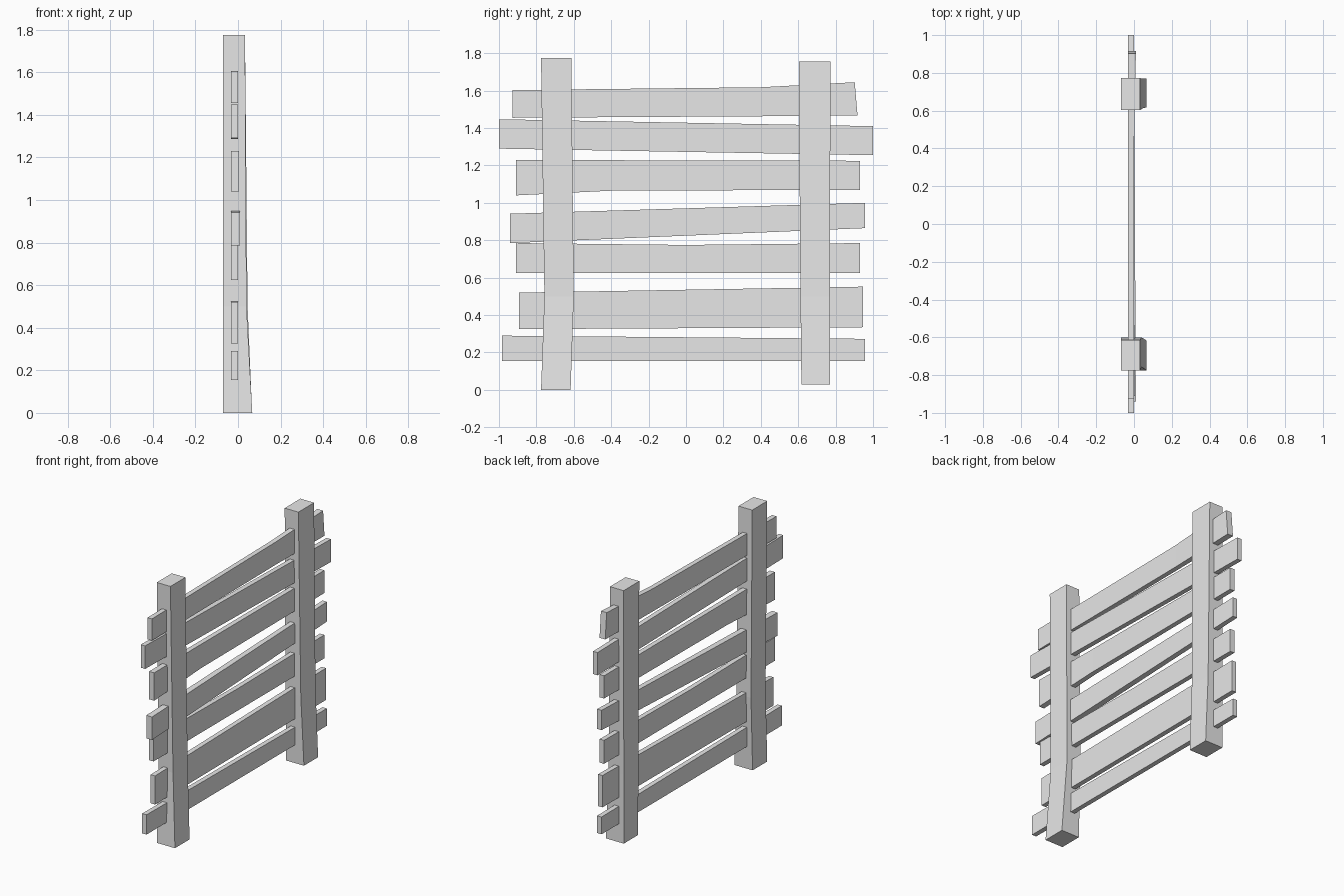
import bpy
import bmesh

cube = bpy.data.objects.get("Cube")
if cube:
    bpy.data.objects.remove(cube, do_unlink=True)

grey = bpy.data.materials.new("plain_grey")
grey.use_nodes = True
grey.diffuse_color = (0.8, 0.8, 0.8, 1)
grey.node_tree.nodes["Principled BSDF"].inputs["Base Color"].default_value = (0.8, 0.8, 0.8, 1)


def loft(name, rings):
    """Closed four-sided beam through a list of corner rings."""
    bm = bmesh.new()
    loops = [[bm.verts.new(p) for p in ring] for ring in rings]
    for a, b in zip(loops, loops[1:]):
        for i in range(4):
            j = (i + 1) % 4
            bm.faces.new((a[i], a[j], b[j], b[i]))
    bm.faces.new(loops[0][::-1])
    bm.faces.new(loops[-1])
    bmesh.ops.recalc_face_normals(bm, faces=bm.faces)
    mesh = bpy.data.meshes.new(name)
    bm.to_mesh(mesh)
    bm.free()
    mesh.materials.append(grey)
    obj = bpy.data.objects.new(name, mesh)
    bpy.context.collection.objects.link(obj)


def post(name, sections):
    """Sections: height, near y, far y, left face x."""
    loft(name, [[(-0.07, a, z), (x, a, z), (x, b, z), (-0.07, b, z)]
                for z, a, b, x in sections])


def rail(name, near, far, mid=None, x_near=0.0, x_far=0.0):
    """Ends: y at bottom, y at top, bottom z, top z; mid: y, bottom z, top z."""
    def ring(yb, yt, zb, zt, x):
        return [(-0.033, yb, zb), (x, yb, zb), (x, yt, zt), (-0.033, yt, zt)]
    rings = [ring(*near, x_near)]
    if mid:
        rings.append(ring(mid[0], *mid, 0.0))
    rings.append(ring(*far, x_far))
    loft(name, rings)


# Upright posts with a slight kink low down
post("front_post", [(0, -0.775, -0.617, 0.067), (0.5, -0.757, -0.6, 0.04),
                    (1.775, -0.775, -0.613, 0.033)])
post("back_post", [(0.03, 0.617, 0.77, 0.065), (0.5, 0.612, 0.77, 0.045),
                   (1.755, 0.603, 0.772, 0.033)])

# Crooked rails, lowest first
rail("rail_1", (-0.985, -0.985, 0.155, 0.29), (0.957, 0.957, 0.155, 0.273))
rail("rail_2", (-0.893, -0.893, 0.325, 0.52), (0.947, 0.947, 0.335, 0.552))
rail("rail_3", (-0.91, -0.91, 0.625, 0.785), (0.93, 0.93, 0.625, 0.785), (0, 0.625, 0.775))
rail("rail_4", (-0.94, -0.94, 0.785, 0.942), (0.957, 0.957, 0.865, 1.0), x_near=0.01)
rail("rail_5", (-0.91, -0.91, 1.04, 1.23), (0.93, 0.93, 1.07, 1.225), (-0.4, 1.065, 1.228),
     x_near=0.005)
rail("rail_6", (-1.0, -1.0, 1.29, 1.447), (1.0, 1.0, 1.255, 1.41))
rail("rail_7", (-0.927, -0.927, 1.455, 1.603), (0.917, 0.902, 1.468, 1.645), (0.4, 1.463, 1.618),
     x_far=0.01)
